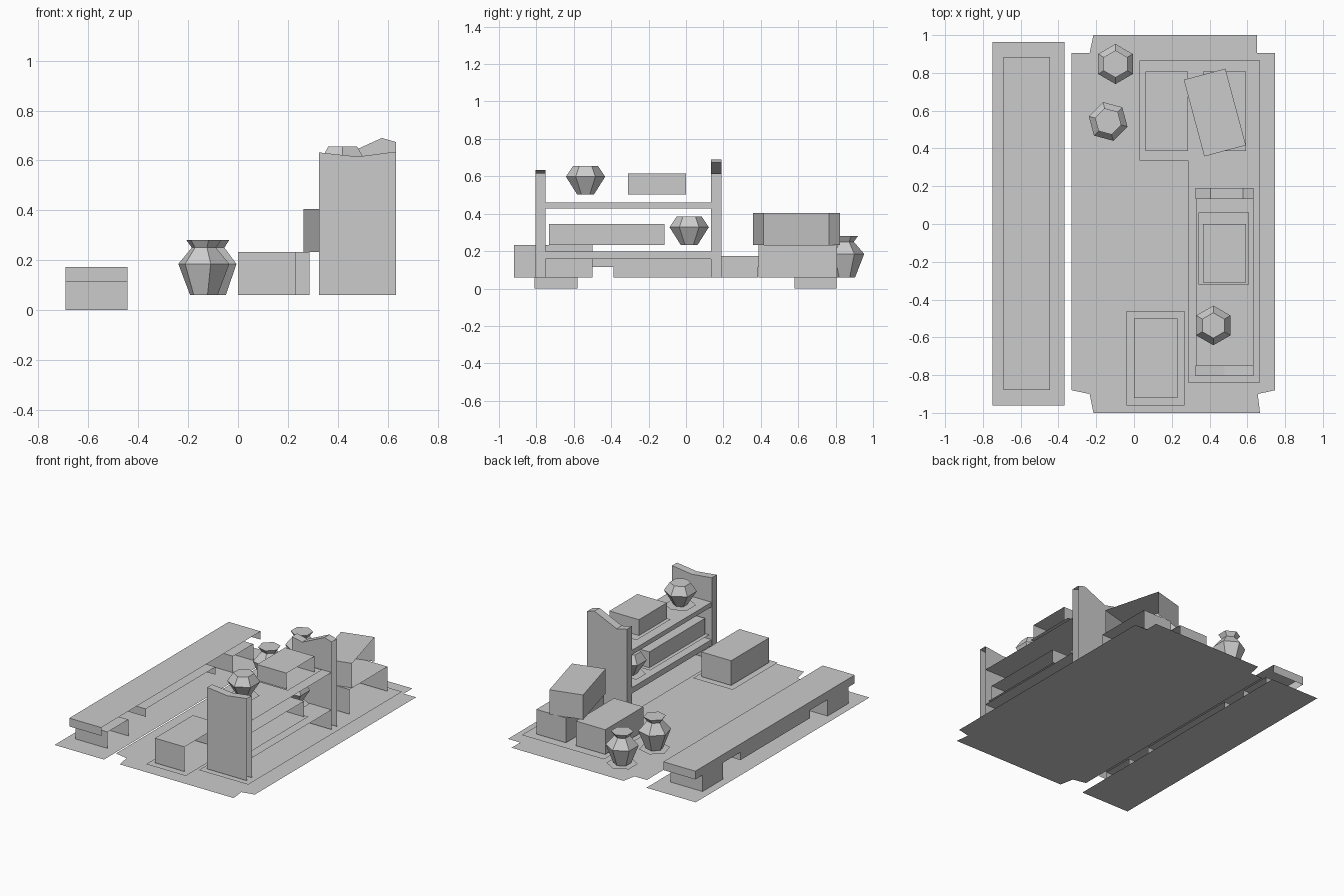
import bpy, bmesh, math
from mathutils import Matrix

cube = bpy.data.objects.get("Cube")
if cube:
    bpy.data.objects.remove(cube, do_unlink=True)

grey = bpy.data.materials.new("plain grey")
grey.use_nodes = True
COLOUR = (0.6, 0.6, 0.6, 1)
grey.diffuse_color = COLOUR
grey.node_tree.nodes["Principled BSDF"].inputs["Base Color"].default_value = COLOUR

BASE = 0.06   # underside of everything on the main rug
MAT = 0.055   # mats hover just under the goods


def finish(name, bm):
    mesh = bpy.data.meshes.new(name)
    bm.to_mesh(mesh)
    bm.free()
    mesh.materials.append(grey)
    obj = bpy.data.objects.new(name, mesh)
    bpy.context.collection.objects.link(obj)
    return obj


def open_shell(bm):
    """Remove the underside and the +x side, which stay open."""
    bmesh.ops.recalc_face_normals(bm, faces=bm.faces)
    hidden = [f for f in bm.faces if f.normal.x > 0.9 or f.normal.z < -0.9]
    bmesh.ops.delete(bm, geom=hidden, context='FACES')


def box(name, x, y, z, turn=0):
    """Open box from (min, max) ranges, turned about its own centre."""
    bm = bmesh.new()
    bmesh.ops.create_cube(bm, size=1)
    open_shell(bm)
    size = [r[1] - r[0] for r in (x, y, z)]
    mid = [(r[0] + r[1]) / 2 for r in (x, y, z)]
    place = Matrix.Translation(mid) @ Matrix.Rotation(math.radians(turn), 4, 'Z')
    bm.transform(place @ Matrix.Diagonal((*size, 1)))
    return finish(name, bm)


def sheet(name, outline, z):
    """Flat sheet from an outline, facing up."""
    bm = bmesh.new()
    face = bm.faces.new([bm.verts.new((x, y, z)) for x, y in outline])
    face.normal_update()
    if face.normal.z < 0:
        face.normal_flip()
    return finish(name, bm)


def rect(x0, x1, y0, y1):
    return [(x0, y0), (x1, y0), (x1, y1), (x0, y1)]


def hexagon(cx, cy, r, turn=0):
    angles = [math.radians(90 + turn + 60 * i) for i in range(6)]
    return [(cx + r * math.cos(a), cy + r * math.sin(a)) for a in angles]


def pot(name, cx, cy, base, profile, turn=0):
    """Six-sided pot from (radius, height) rings, closed on top."""
    bm = bmesh.new()
    rings = [[bm.verts.new((x, y, base + h)) for x, y in hexagon(cx, cy, r, turn)]
             for r, h in profile]
    for low, high in zip(rings, rings[1:]):
        for i in range(6):
            j = (i + 1) % 6
            bm.faces.new((low[i], low[j], high[j], high[i]))
    bm.faces.new(rings[-1])
    return finish(name, bm)


def panel(name, y0, y1, top):
    """Upright shelf end with a broken top edge."""
    bm = bmesh.new()
    outline = [(top[-1][0], BASE), (top[0][0], BASE)] + top
    face = bm.faces.new([bm.verts.new((x, y0, z)) for x, z in outline])
    new = bmesh.ops.extrude_face_region(bm, geom=[face], use_keep_orig=True)["geom"]
    bmesh.ops.translate(bm, vec=(0, y1 - y0, 0),
                        verts=[v for v in new if isinstance(v, bmesh.types.BMVert)])
    open_shell(bm)
    return finish(name, bm)


# Ground rugs
sheet("bench_rug", rect(-0.75, -0.367, -0.96, 0.963), 0)
sheet("main_rug", [(-0.215, 1), (0.652, 1), (0.652, 0.905), (0.747, 0.905),
                   (0.747, -0.88), (0.655, -0.9), (0.667, -1), (-0.215, -1),
                   (-0.235, -0.9), (-0.33, -0.88), (-0.33, 0.905), (-0.235, 0.905)], 0.022)

# Mats under the goods
sheet("front_mat", rect(-0.04, 0.267, -0.96, -0.46), MAT)
sheet("shelf_mat", [(0.03, 0.865), (0.667, 0.865), (0.667, -0.84),
                    (0.285, -0.84), (0.285, 0.335), (0.03, 0.335)], MAT)

# Bench
BENCH_X = (-0.692, -0.444)
box("bench_top", BENCH_X, (-0.88, 0.885), (0.115, 0.173))
box("bench_apron", BENCH_X, (-0.387, 0.385), (0.06, 0.115))
for name, y in (("front", (-0.81, -0.58)), ("back", (0.58, 0.805))):
    box("bench_leg_" + name, BENCH_X, y, (0, 0.115))

# Shelf unit
panel("shelf_end_front", -0.805, -0.75, [(0.325, 0.632), (0.48, 0.615), (0.633, 0.635)])
panel("shelf_end_back", 0.133, 0.19,
      [(0.325, 0.63), (0.405, 0.612), (0.577, 0.69), (0.633, 0.674)])
for name, z in (("lower", (0.157, 0.198)), ("upper", (0.428, 0.46))):
    box("shelf_board_" + name, (0.327, 0.632), (-0.75, 0.133), z)
sheet("upper_box_mat", rect(0.342, 0.61, -0.32, 0.06), 0.5)
sheet("lower_box_mat", rect(0.342, 0.61, -0.745, -0.09), 0.23)

# Boxes
CRATE = (BASE, 0.233)
box("front_crate", (0, 0.23), (-0.92, -0.5), CRATE)
box("back_crate_inner", (0.06, 0.287), (0.387, 0.808), CRATE)
box("back_crate_outer", (0.365, 0.594), (0.387, 0.808), CRATE)
box("stacked_crate", (0.314, 0.542), (0.38, 0.8), (0.233, 0.405), turn=15)
box("shelf_box_upper", (0.365, 0.594), (-0.31, 0), (0.503, 0.614))
box("shelf_box_lower", (0.365, 0.594), (-0.733, -0.115), (0.233, 0.344))

# Pots
JAR = [(0.045, 0), (0.105, 0.095), (0.067, 0.152)]
VASE = [(0.057, 0), (0.106, 0.125), (0.05, 0.19), (0.072, 0.22)]
for name, x, y, base, shape, turn, mat in (
        ("jar_upper", 0.42, -0.537, 0.503, JAR, 0, 0.5),
        ("jar_lower", 0.42, 0.017, 0.233, JAR, 0, 0.23),
        ("vase_back", -0.098, 0.847, BASE, VASE, 0, MAT),
        ("vase_front", -0.137, 0.543, BASE, VASE, 15, MAT)):
    pot(name, x, y, base, shape, turn)
    sheet(name + "_mat", hexagon(x, y, 0.1, turn), mat)
